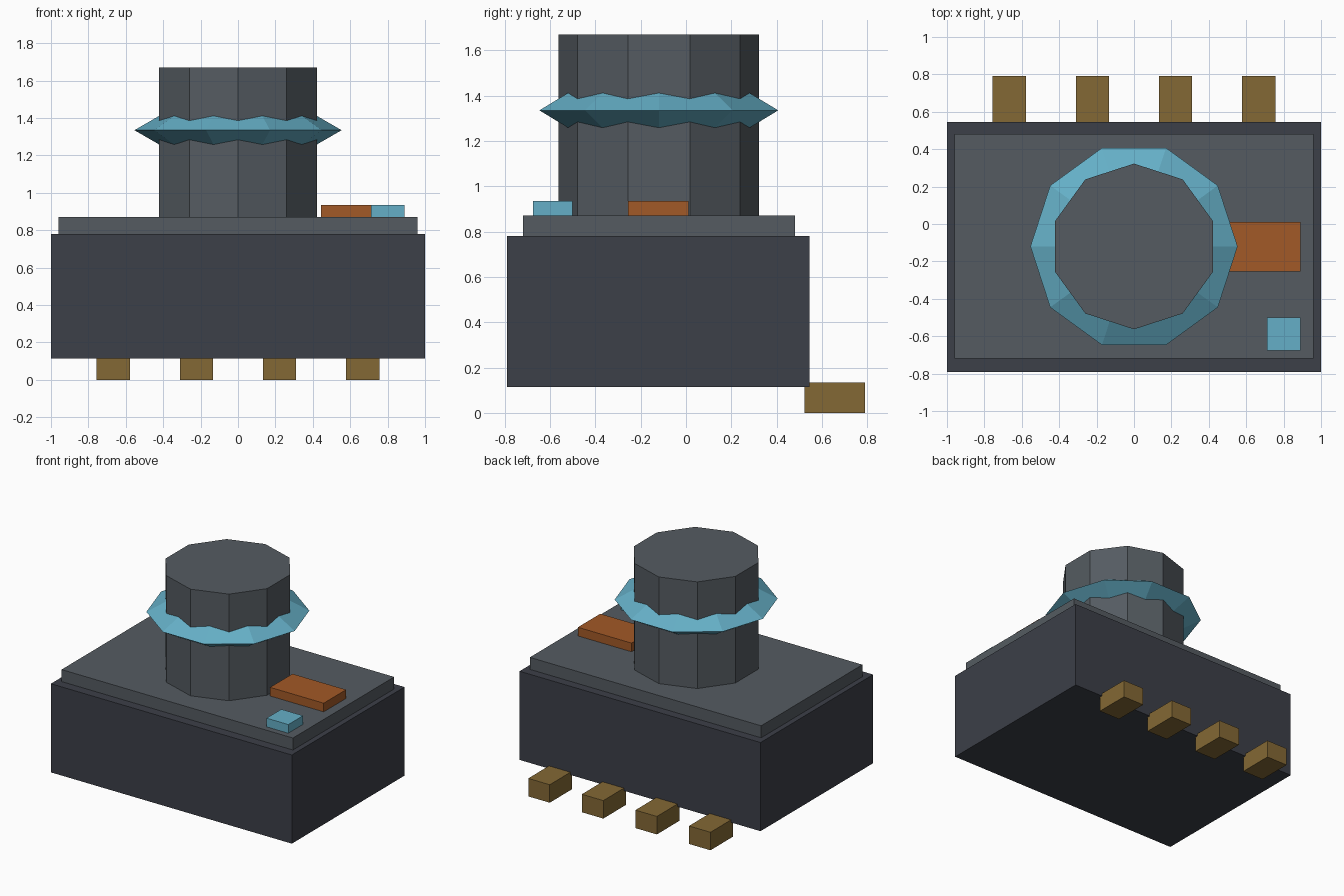
import bpy, bmesh
from math import radians, cos, sin, pi

if "Cube" in bpy.data.objects:
    bpy.data.objects.remove(bpy.data.objects["Cube"])


def material(name, rgb):
    m = bpy.data.materials.new(name)
    m.diffuse_color = (*rgb, 1)
    m.use_nodes = True
    m.node_tree.nodes["Principled BSDF"].inputs["Base Color"].default_value = m.diffuse_color
    return m


DARK = material("dark_shell", (0.045, 0.05, 0.065))
SLATE = material("slate", (0.09, 0.105, 0.12))
BLUE = material("blue", (0.13, 0.43, 0.57))
ORANGE = material("orange", (0.36, 0.10, 0.02))
BRASS = material("brass", (0.23, 0.14, 0.035))


def finish(name, bm, mat):
    bmesh.ops.recalc_face_normals(bm, faces=bm.faces)
    me = bpy.data.meshes.new(name)
    bm.to_mesh(me)
    bm.free()
    me.materials.append(mat)
    ob = bpy.data.objects.new(name, me)
    bpy.context.collection.objects.link(ob)
    return ob


def box(name, x, y, z, mat):
    """Box from its (min, max) range on each axis."""
    bm = bmesh.new()
    bmesh.ops.create_cube(bm, size=1)
    for v in bm.verts:
        v.co = [r[0] if c < 0 else r[1] for c, r in zip(v.co, (x, y, z))]
    return finish(name, bm, mat)


# Housing and raised cover plate
box("housing", (-1, 1), (-0.79, 0.545), (0.115, 0.78), DARK)
box("cover_plate", (-0.96, 0.96), (-0.72, 0.48), (0.78, 0.87), SLATE)

# Ten-sided barrel, with a corner facing front and back
SIDES, CY, R = 10, -0.12, 0.443
bm = bmesh.new()
base = [bm.verts.new((R * cos(a), CY + R * sin(a), 0.87))
        for a in (radians(90) + 2 * pi * i / SIDES for i in range(SIDES))]
face = bm.faces.new(base)
top = bmesh.ops.extrude_face_region(bm, geom=[face], use_keep_orig=True)
bmesh.ops.translate(bm, vec=(0, 0, 0.80),
                    verts=[g for g in top["geom"] if isinstance(g, bmesh.types.BMVert)])
finish("barrel", bm, SLATE)

# Ring with a triangular section, its corners on the barrel's flats
MAJOR, MINOR, RING_Z = 0.443, 0.111, 1.335
bm = bmesh.new()
loops = []
for i in range(SIDES):
    a = 2 * pi * i / SIDES
    loop = []
    for k in range(3):
        t = 2 * pi * k / 3
        r = MAJOR + MINOR * cos(t)
        loop.append(bm.verts.new((r * cos(a), CY + r * sin(a), RING_Z + MINOR * sin(t))))
    loops.append(loop)
for i in range(SIDES):
    p, q = loops[i], loops[(i + 1) % SIDES]
    for k in range(3):
        n = (k + 1) % 3
        bm.faces.new((p[k], q[k], q[n], p[n]))
finish("barrel_ring", bm, BLUE)

# Small blocks on the cover plate
box("orange_block", (0.445, 0.89), (-0.255, 0.01), (0.87, 0.935), ORANGE)
box("blue_button", (0.71, 0.89), (-0.675, -0.50), (0.87, 0.935), BLUE)

# Row of contacts along the lower back edge
for i in range(4):
    cx = -0.667 + i * 0.4447
    box(f"contact_{i + 1}", (cx - 0.089, cx + 0.089), (0.523, 0.79), (0, 0.135), BRASS)
